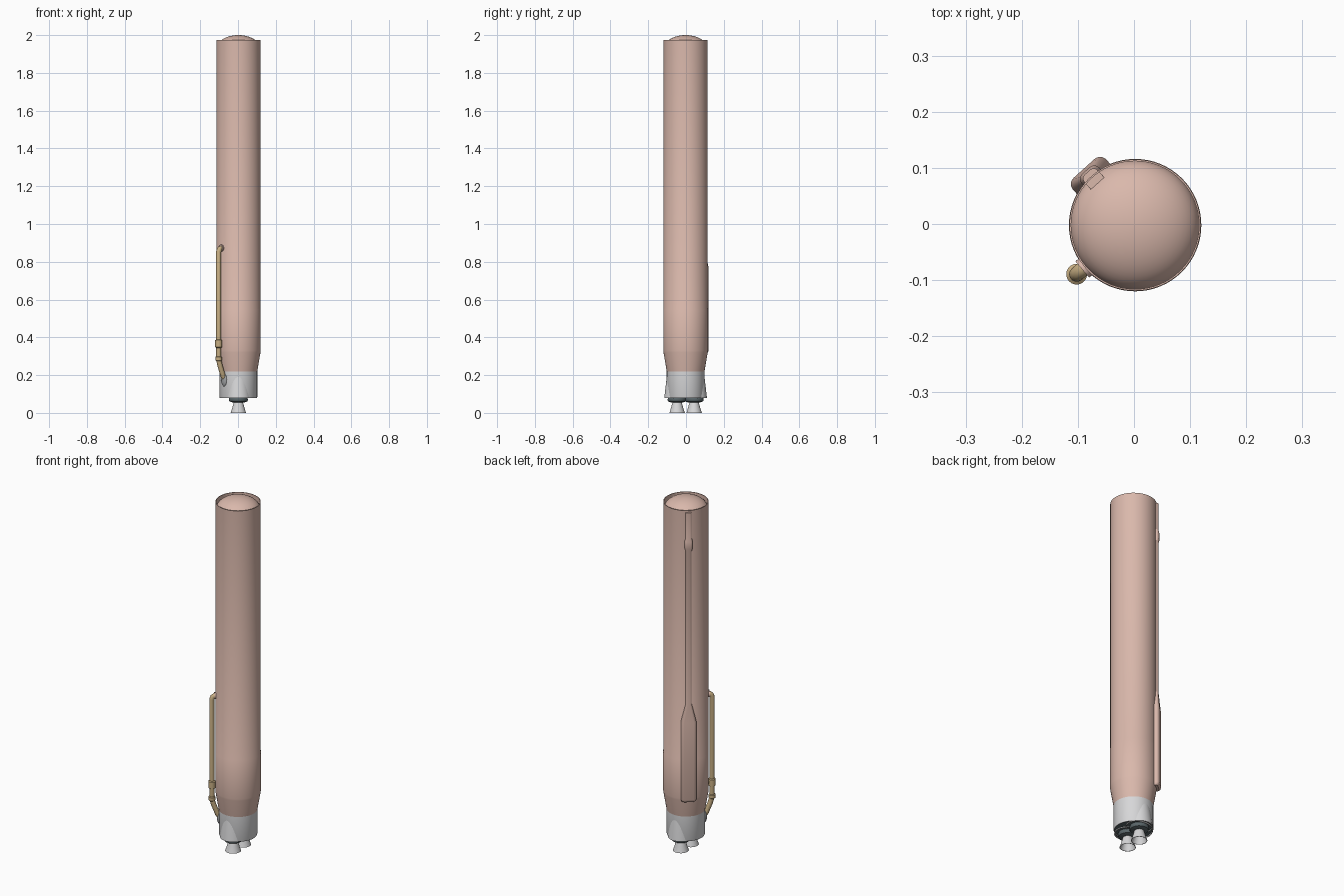
import bpy, bmesh, math
from mathutils import Matrix, Vector

cube = bpy.data.objects.get("Cube")
if cube:
    bpy.data.objects.remove(cube, do_unlink=True)

CENTRE = Vector((0.002, -0.002, 0))
parts = []


def material(name, rgb):
    m = bpy.data.materials.new(name)
    m.use_nodes = True
    m.diffuse_color = (*rgb, 1)
    node = m.node_tree.nodes["Principled BSDF"]
    node.inputs["Base Color"].default_value = (*rgb, 1)
    node.inputs["Roughness"].default_value = 0.6
    return m


PINK = material("dusty pink", (0.70, 0.48, 0.41))
GREY = material("light grey", (0.68, 0.68, 0.69))
STEEL = material("mid grey", (0.35, 0.36, 0.37))
DARK = material("dark slate", (0.10, 0.13, 0.14))
GOLD = material("pale gold", (0.58, 0.43, 0.23))


def finish(name, bm, mat, offset=(0, 0, 0)):
    bmesh.ops.recalc_face_normals(bm, faces=bm.faces)
    mesh = bpy.data.meshes.new(name)
    bm.to_mesh(mesh)
    bm.free()
    mesh.materials.append(mat)
    ob = bpy.data.objects.new(name, mesh)
    ob.location = CENTRE + Vector(offset)
    bpy.context.collection.objects.link(ob)
    parts.append(ob)
    return ob


def loft(name, rings, mat, offset=(0, 0, 0), caps=(True, True)):
    """Skin a stack of point rings."""
    bm = bmesh.new()
    rows = [[bm.verts.new(p) for p in ring] for ring in rings]
    n = len(rows[0])
    for a, b in zip(rows, rows[1:]):
        for i in range(n):
            j = (i + 1) % n
            bm.faces.new((a[i], a[j], b[j], b[i]))
    if caps[0]:
        bm.faces.new(rows[0])
    if caps[1]:
        bm.faces.new(rows[-1])
    return finish(name, bm, mat, offset)


def lathe(name, profile, mat, offset=(0, 0, 0), sides=64, caps=(True, True)):
    """Turn (radius, height) pairs around the z axis."""
    rings = [[(r * math.cos(math.tau * i / sides), r * math.sin(math.tau * i / sides), z)
              for i in range(sides)] for r, z in profile]
    return loft(name, rings, mat, offset, caps)


def polar(radius, degrees, z):
    a = math.radians(degrees)
    return Vector((radius * math.cos(a), radius * math.sin(a), z))


# Tank: tapered foot, slightly thicker lower barrel, open rim with an inner wall
lathe("tank_body", [(0.1, 0.22), (0.117, 0.32), (0.118, 0.33), (0.118, 0.55), (0.117, 0.552),
                    (0.117, 1.975), (0.114, 1.975), (0.114, 1.92)], PINK, caps=(True, False))

# Domed bulkhead inside the rim
dome = [(0.115 * math.cos(t), 1.93 + 0.07 * math.sin(t))
        for t in (math.pi / 2 * k / 12 for k in range(12))]
lathe("top_dome", dome + [(0.002, 2.0)], PINK, caps=(False, True))

# Engine skirt and its flared fairings
lathe("engine_skirt", [(0.094, 0.09), (0.095, 0.078), (0.098, 0.078), (0.1, 0.084), (0.1, 0.221)],
      GREY, caps=(False, True))
lathe("skirt_bulkhead", [(0.095, 0.084), (0.095, 0.09)], DARK)

# Mirrored engines
for side, y in (("front", -0.045), ("back", 0.045)):
    at = (0, y, 0)
    lathe(side + "_fairing", [(0.063, 0.09), (0.064, 0.078), (0.068, 0.079), (0.055, 0.19), (0.05, 0.22)],
          GREY, at, caps=(False, True))
    lathe(side + "_fairing_floor", [(0.0635, 0.083), (0.0635, 0.088)], DARK, at, 48)
    lathe(side + "_engine_mount", [(0.03, 0.055), (0.046, 0.06), (0.05, 0.066), (0.05, 0.074),
                                   (0.045, 0.085)], DARK, at, 48)
    lathe(side + "_nozzle", [(0.022, 0.06), (0.025, 0.053), (0.03, 0.035), (0.035, 0.018), (0.041, 0),
                             (0.039, 0), (0.033, 0.018), (0.028, 0.035), (0.02, 0.053)],
          GREY, at, 48, caps=(True, True))


# Cable tunnel: rounded section swept up the tank, wide pod at its foot
def tunnel_section(z, half, reach, angle=132, inner=0.1):
    c = min(0.015, half * 0.6)
    pts = [(-half, inner), (half, inner)]
    for sx, start in ((1, 0), (-1, 90)):
        for k in range(6):
            a = math.radians(start + 18 * k)
            pts.append((sx * (half - c) + c * math.cos(a), reach - c + c * math.sin(a)))
    radial = polar(1, angle, 0)
    tangent = polar(1, angle - 90, 0)
    return [radial * r + tangent * t + Vector((0, 0, z)) for t, r in pts]


tunnel = [(0.315, 0.034, 0.128), (0.32, 0.038, 0.133), (0.33, 0.04, 0.136), (0.77, 0.04, 0.136),
          (0.87, 0.016, 0.127), (1.745, 0.016, 0.127), (1.76, 0.021, 0.131), (1.8, 0.021, 0.131),
          (1.815, 0.016, 0.127), (1.965, 0.016, 0.127)]
loft("cable_tunnel", [tunnel_section(*row) for row in tunnel], PINK)

# Feed line running down beside the tank
LINE = 220
path = [(0.108, 0.872), (0.122, 0.872), (0.131, 0.866), (0.136, 0.853), (0.136, 0.295), (0.134, 0.275),
        (0.127, 0.25), (0.112, 0.212), (0.106, 0.195), (0.092, 0.178)]
curve = bpy.data.curves.new("feed_line", "CURVE")
curve.dimensions = "3D"
curve.bevel_depth = 0.0135
curve.bevel_resolution = 5
curve.use_fill_caps = True
spline = curve.splines.new("POLY")
spline.points.add(len(path) - 1)
for point, (r, z) in zip(spline.points, path):
    point.co = (*polar(r, LINE, z), 1)
curve.materials.append(GOLD)
pipe = bpy.data.objects.new("feed_line", curve)
pipe.location = CENTRE
bpy.context.collection.objects.link(pipe)
bpy.ops.object.select_all(action="DESELECT")
pipe.select_set(True)
bpy.context.view_layer.objects.active = pipe
bpy.ops.object.convert(target="MESH")
parts.append(bpy.context.view_layer.objects.active)

# Collars on the feed line
for name, low, high, r in (("upper_collar", 0.348, 0.385, 0.0185), ("lower_collar", 0.278, 0.296, 0.0175)):
    lathe(name, [(0.013, low - 0.004), (r, low), (r, high), (0.013, high + 0.004)], GOLD,
          polar(0.136, LINE, 0), 24)

# Bracket tying the collar to the tank, flange at the top, cowl at the bottom
turn = Matrix.Rotation(math.radians(LINE), 4, "Z")


def radial_blob(name, r, z, size, mat, ball):
    bm = bmesh.new()
    if ball:
        bmesh.ops.create_uvsphere(bm, u_segments=24, v_segments=12, radius=1)
    else:
        bmesh.ops.create_cone(bm, cap_ends=True, segments=24, radius1=1, radius2=1, depth=2,
                              matrix=Matrix.Rotation(math.pi / 2, 4, "Y"))
    shape = Matrix.Translation(polar(r, LINE, z)) @ turn @ Matrix.Diagonal((*size, 1))
    bmesh.ops.transform(bm, matrix=shape, verts=bm.verts)
    finish(name, bm, mat)


radial_blob("collar_bracket", 0.12, 0.366, (0.012, 0.006, 0.012), GOLD, False)
radial_blob("top_flange", 0.116, 0.872, (0.007, 0.019, 0.019), PINK, False)
radial_blob("inlet_cowl", 0.097, 0.175, (0.013, 0.021, 0.036), STEEL, True)

# Smooth curved walls, keep real edges crisp
bpy.ops.object.select_all(action="DESELECT")
for ob in parts:
    ob.select_set(True)
bpy.context.view_layer.objects.active = parts[0]
bpy.ops.object.shade_smooth_by_angle(angle=math.radians(35))
